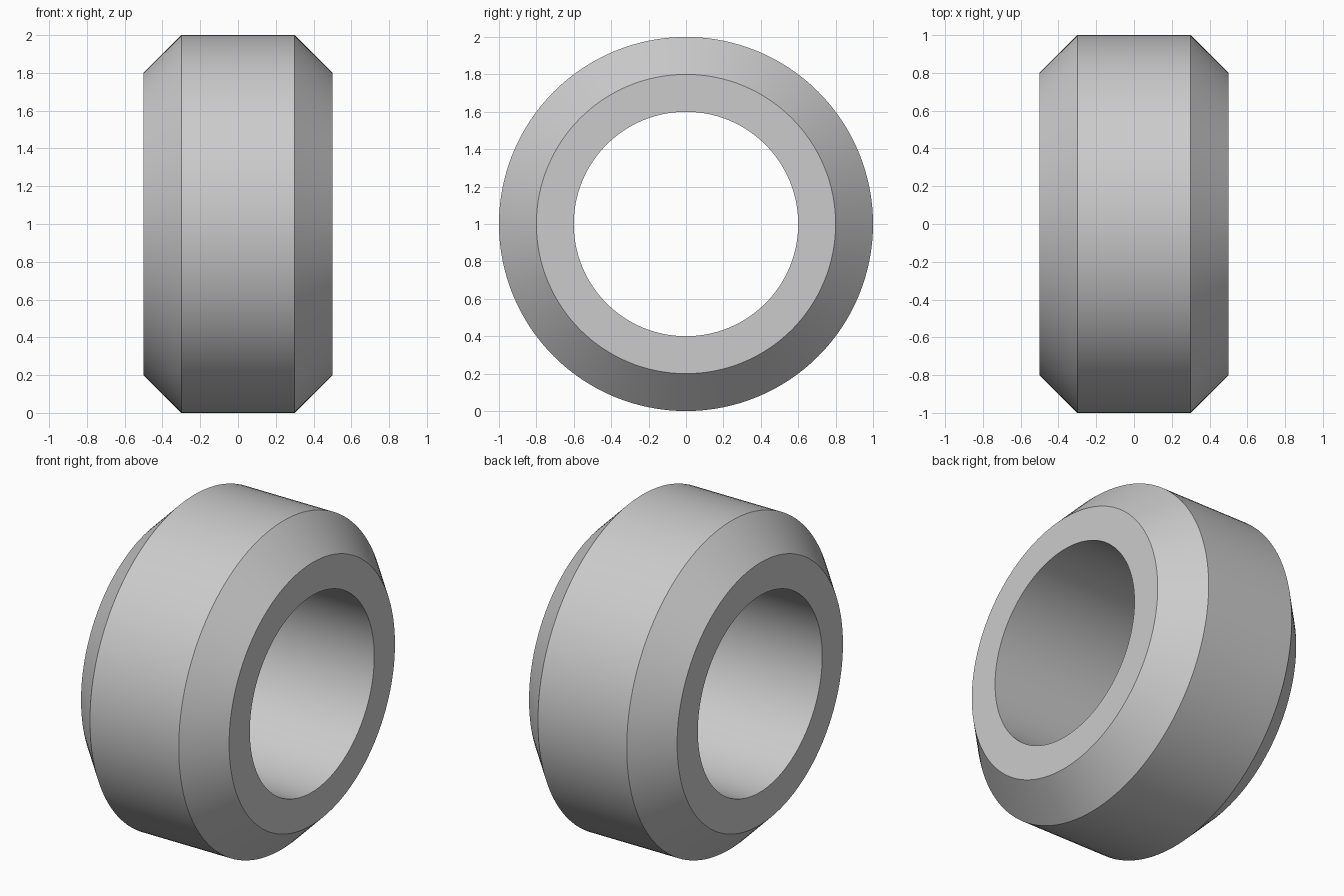
import bpy
import bmesh
import math
from mathutils import Matrix, Vector

cube = bpy.data.objects.get("Cube")
if cube:
    bpy.data.objects.remove(cube, do_unlink=True)

SEGMENTS = 128
BORE, RIM, OUTER = 0.6, 0.8, 1.0
HALF_WIDTH, HALF_TREAD = 0.5, 0.3

# Plain grey finish
grey = bpy.data.materials.new("light grey")
grey.use_nodes = True
colour = (0.6, 0.6, 0.6, 1)
grey.diffuse_color = colour
grey.node_tree.nodes["Principled BSDF"].inputs["Base Color"].default_value = colour

# Chamfered cross-section as (x, radius), mirrored across the middle
half = [(HALF_WIDTH, BORE), (HALF_WIDTH, RIM), (HALF_TREAD, OUTER)]
profile = half + [(-x, r) for x, r in reversed(half)]

# Ring: spin the closed section about the x axis
bm = bmesh.new()
verts = [bm.verts.new((x, 0, r)) for x, r in profile]
edges = [bm.edges.new((a, b)) for a, b in zip(verts, verts[1:] + verts[:1])]
bmesh.ops.spin(bm, geom=verts + edges, cent=(0, 0, 0), axis=(1, 0, 0),
               angle=math.tau, steps=SEGMENTS, use_merge=True)
bmesh.ops.remove_doubles(bm, verts=bm.verts, dist=0.0001)
bmesh.ops.recalc_face_normals(bm, faces=bm.faces)
bmesh.ops.transform(bm, matrix=Matrix.Translation(Vector((0, 0, OUTER))), verts=bm.verts)

mesh = bpy.data.meshes.new("chamfered_ring")
bm.to_mesh(mesh)
bm.free()
mesh.materials.append(grey)
ring = bpy.data.objects.new("chamfered_ring", mesh)
bpy.context.collection.objects.link(ring)

# Smooth round surfaces with crisp chamfer edges
bpy.ops.object.select_all(action="DESELECT")
ring.select_set(True)
bpy.context.view_layer.objects.active = ring
bpy.ops.object.shade_smooth_by_angle(angle=math.radians(30))
